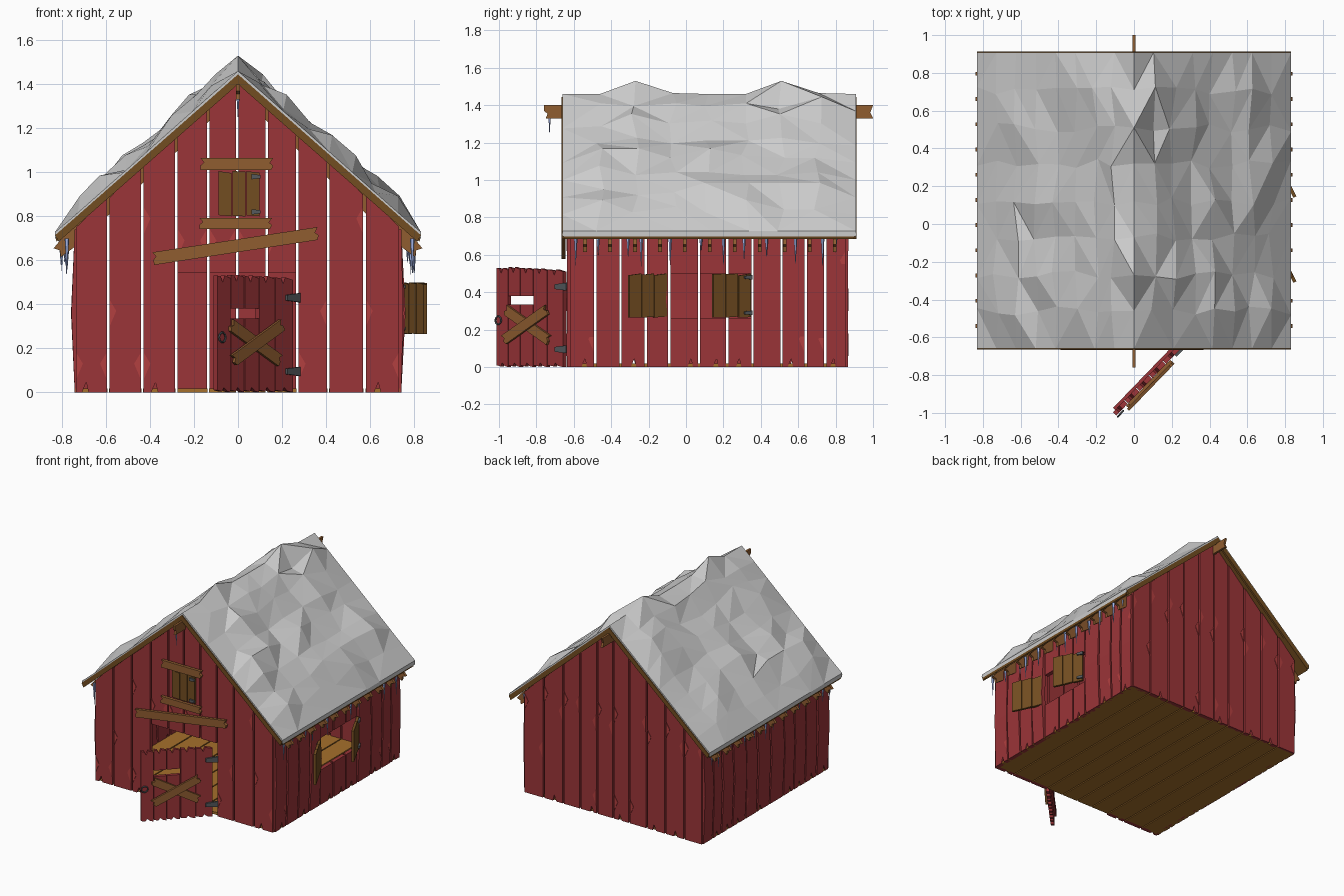
import bpy, bmesh, math, random
from mathutils import Matrix, Vector

if "Cube" in bpy.data.objects:
    bpy.data.objects.remove(bpy.data.objects["Cube"])

rng = random.Random(7)
T = Matrix.Translation


def rot(deg, axis='Z'):
    return Matrix.Rotation(math.radians(deg), 4, axis)


def material(name, r, g, b):
    m = bpy.data.materials.new(name)
    m.diffuse_color = (r, g, b, 1)
    m.use_nodes = True
    m.node_tree.nodes["Principled BSDF"].inputs["Base Color"].default_value = m.diffuse_color
    return m


RED = material("red_wood", 0.33, 0.035, 0.04)
CHIP = material("fresh_red_wood", 0.45, 0.05, 0.05)
BROWN = material("brown_wood", 0.28, 0.11, 0.03)
DARK = material("dark_wood", 0.17, 0.075, 0.015)
FLOOR = material("floor_wood", 0.38, 0.16, 0.025)
IRON = material("iron", 0.09, 0.1, 0.11)
ICE = material("ice", 0.38, 0.48, 0.85)


def finish(bm, name, mat=None):
    bmesh.ops.recalc_face_normals(bm, faces=bm.faces[:])
    me = bpy.data.meshes.new(name)
    bm.to_mesh(me)
    bm.free()
    if mat:
        me.materials.append(mat)
    ob = bpy.data.objects.new(name, me)
    bpy.context.collection.objects.link(ob)
    return ob


def prism(bm, pts, M=Matrix(), t=0.03, bow=0):
    """Outline in local XZ, thickness t centred on local Y; bow bends it at mid height."""
    b = bmesh.new()
    rings = [[b.verts.new((x, y, z)) for x, z in pts] for y in (-t / 2, t / 2)]
    b.faces.new(rings[0])
    b.faces.new(rings[1][::-1])
    n = len(pts)
    for i in range(n):
        j = (i + 1) % n
        b.faces.new((rings[0][i], rings[1][i], rings[1][j], rings[0][j]))
    if bow:
        bmesh.ops.bisect_plane(b, geom=b.verts[:] + b.edges[:] + b.faces[:],
                               plane_co=(0, 0, 0.36), plane_no=(0, 0, 1))
        for v in b.verts:
            if abs(v.co.z - 0.36) < 0.01:
                v.co.y += bow
    b.transform(M)
    tmp = bpy.data.meshes.new("tmp")
    b.to_mesh(tmp)
    b.free()
    bm.from_mesh(tmp)
    bpy.data.meshes.remove(tmp)


def rect(x0, x1, z0, z1):
    return [(x0, z0), (x1, z0), (x1, z1), (x0, z1)]


def plank(x0, x1, z0, za, zb, notch=False, gap=0.006):
    """Plank outline with slanted top and an optional split in its foot."""
    x0, x1 = x0 + gap, x1 - gap
    pts = [(x0, z0)]
    if notch:
        c = rng.uniform(x0 + 0.03, x1 - 0.03)
        pts += [(c - 0.015, z0), (c + 0.004, z0 + 0.045), (c + 0.015, z0)]
    return pts + [(x1, z0), (x1, zb), (x0, za)]


def board(bm, length, w, M, t=0.02):
    """Loose board with broken ends."""
    a, h = length / 2, w / 2
    prism(bm, [(-a, -h), (a - .01, -h), (a, -h * .3), (a - .015, h * .2), (a, h),
               (-a, h), (-a + .015, h * .3), (-a, -h * .2)], M, t)


# Gable walls
XE = [-.742, -.59, -.435, -.28, -.135, -.004, .13, .27, .41, .575, .738]
roof_z = lambda x: 1.41 - 0.89 * abs(x)
chips = bmesh.new()
for name, y, out in (("front_wall", -.62, -1), ("back_wall", .85, 1)):
    bm = bmesh.new()
    for a, b in zip(XE, XE[1:]):
        door = out < 0 and -.3 < a and b < .3
        prism(bm, plank(a, b, .545 if door else 0, roof_z(a), roof_z(b),
                        not door and rng.random() < .5), T((0, y, 0)))
        for k in range(2):
            z = rng.choice([.06, .3, .62, .72])
            if door:
                z = .62
            s = rng.choice([-1, 1])
            c = b - .007 if s > 0 else a + .007
            prism(chips, [(c, z), (c, z + .12), (c - s * .03, z + .07)],
                  T((0, y + out * .016, 0)), .004)
    finish(bm, name, RED)

# Side walls, the right one with a window opening
YE = [-.625, -.485, -.35, -.215, -.09, .07, .22, .355, .51, .64, .745, .86]
for name, s in (("right_wall", 1), ("left_wall", -1)):
    bm = bmesh.new()
    M = T((s * .727, 0, 0)) @ rot(90)
    for a, b in zip(YE, YE[1:]):
        bow = -s * rng.uniform(.008, .02)
        if s > 0 and -.1 < a and b < .36:
            prism(bm, plank(a, b, 0, .26, .26, True), M)
            prism(bm, plank(a, b, .5, .74, .74), M)
        else:
            prism(bm, plank(a, b, 0, .74, .74, rng.random() < .4), M, .03, bow)
            c, z = b - .007, rng.choice([.08, .5])
            prism(chips, [(c, z), (c, z + .12), (c - .03, z + .07)],
                  M @ T((0, -s * .017, 0)), .004)
    finish(bm, name, RED)
finish(chips, "wood_chips", CHIP)

# Floor planks
bm = bmesh.new()
for a, b in zip(XE, XE[1:]):
    prism(bm, rect(a + .004, b - .004, 0, .018), T((0, .115, 0)), 1.47)
finish(bm, "floor", FLOOR)

# Rafters, roof deck and gable trim
rafters, deck, trim = bmesh.new(), bmesh.new(), bmesh.new()
for s in (-1, 1):
    side = lambda pts: [(s * x, z) for x, z in pts]
    for i in range(11):
        prism(rafters, side([(0, 1.355), (0, 1.415), (.80, .70), (.838, .655), (.81, .645),
                             (.805, .615), (.75, .655)]), T((0, -.54 + i * .1335, 0)), .02)
    prism(deck, side([(0, 1.415), (0, 1.435), (.83, .705), (.825, .685)]), T((0, .123, 0)), 1.55)
    for y in (-.658, .905):
        prism(trim, side([(0, 1.40), (0, 1.445), (.83, .715), (.815, .685)]), T((0, y, 0)), .015)
finish(rafters, "rafters", BROWN)
finish(deck, "roof_deck", DARK)
finish(trim, "gable_trim", DARK)

# Ridge beam with splintered ends
bm = bmesh.new()
prism(bm, [(-.76, 1.37), (-.74, 1.355), (-.75, 1.33), (1.0, 1.33), (.985, 1.36), (1.0, 1.40), (-.76, 1.40)],
      rot(90), .016)
finish(bm, "ridge_beam", BROWN)

# Lumpy low-poly snow on the roof
bm = bmesh.new()
rows = [-.66, -.46, -.27, -.07, .12, .32, .51, .71, .908]
ridge = [1.46, 1.46, 1.53, 1.465, 1.46, 1.46, 1.53, 1.465, 1.46]
grid = []
for j, y in enumerate(rows):
    line = []
    end = j in (0, len(rows) - 1)
    for i in range(-8, 9):
        x = i * .104
        z = 1.452 - .885 * abs(x)
        if i == 0:
            z = ridge[j]
        elif abs(i) == 8:
            z += .012
        elif end:
            z += .008
        else:
            z += rng.choice([.02, .035, .05, .085])
            x += rng.uniform(-.02, .02)
        line.append(bm.verts.new((x, y if end else y + (rng.uniform(-.025, .025) if i else 0), z)))
    grid.append(line)
for j in range(len(rows) - 1):
    for i in range(16):
        a, b, c, d = grid[j][i], grid[j][i + 1], grid[j + 1][i + 1], grid[j + 1][i]
        if rng.random() < .5:
            bm.faces.new((a, b, c)), bm.faces.new((a, c, d))
        else:
            bm.faces.new((a, b, d)), bm.faces.new((b, c, d))
rim = [e for e in bm.edges if e.is_boundary]
for g in bmesh.ops.extrude_edge_only(bm, edges=rim)["geom"]:
    if isinstance(g, bmesh.types.BMVert):
        g.co.z = 1.435 - .885 * abs(g.co.x)
finish(bm, "roof_snow")

# Icicles under the eaves and the beam end
bm = bmesh.new()


def icicle(x, y, z, length, r=.011):
    bmesh.ops.create_cone(bm, cap_ends=True, segments=5, radius1=.0005, radius2=r, depth=length,
                          matrix=T((x, y, z - length / 2)))


for s in (-1, 1):
    for y in (-.59, -.47, -.31, -.24, -.085, .08, .2, .31, .43, .585, .73, .8):
        icicle(s * rng.uniform(.77, .805), y, .70, rng.uniform(.08, .17))
icicle(0, -.73, 1.34, .10, .007)
finish(bm, "icicles", ICE)

# Open door: local x runs from the hinge, local +y is the outer face
D = T((.25, -.64, 0)) @ rot(226)
bm = bmesh.new()
DE = [.01, .13, .235, .33, .42, .51]
for k, (a, b) in enumerate(zip(DE, DE[1:])):
    a, b = a + .002, b - .002
    m, h = (a + b) / 2, .53 + rng.uniform(-.01, .005)
    top = [(b, h), (m + .02, h - .005), (m + .008, h - .03), (m - .006, h), (a, h - .012)]
    foot = [(a, .0), (m - .02, .006), (m, .022), (m + .012, .004), (b, .01)]
    if k in (2, 3):
        prism(bm, foot + [(b, .335), (a, .335)], D, .025)
        prism(bm, [(a, .38), (b, .38)] + top, D, .025)
    else:
        prism(bm, foot + top, D, .025)
for z in (.095, .43):
    prism(bm, rect(.03, .49, z - .025, z + .025), D @ T((0, -.02, 0)), .016)
finish(bm, "door", RED)
bm = bmesh.new()
for k, ang in enumerate((-27, 27)):
    board(bm, .36, .055, D @ T((.27, .021 + .015 * k, .225)) @ rot(ang, 'Y'), .016)
finish(bm, "door_cross_boards", BROWN)

# Ring handle
bpy.ops.mesh.primitive_torus_add(major_segments=10, minor_segments=5, major_radius=.022, minor_radius=.005)
ring = bpy.context.object
ring.name = "door_ring"
ring.matrix_world = D @ T((.485, .022, .25)) @ rot(90, 'X')
ring.data.materials.append(IRON)

# Window shutters and loft hatch, three slats each
SW = [T((.75, y, 0)) @ rot(-63.4) for y in (-.105, .345)]
LOFT = T((0, -.645, 0))


def shutter(name, M, x0, w, z0, z1):
    bm = bmesh.new()
    for k in range(3):
        a = x0 + k * w / 3
        prism(bm, [(a + .002, z0 + rng.uniform(0, .008)), (a + w / 3 - .002, z0),
                   (a + w / 3 - .002, z1 - rng.uniform(0, .012)), (a + .002, z1)], M, .018)
    finish(bm, name, DARK)


shutter("front_shutter", SW[0], 0, .228, .265, .5)
shutter("rear_shutter", SW[1], 0, .228, .265, .5)
shutter("loft_hatch", LOFT, -.09, .19, .8, 1.005)

# Hinges
bm = bmesh.new()


def hinge(M, x, z, w, h, y):
    prism(bm, [(x - w / 2, z - h / 2), (x + w / 2, z - h * .3), (x + w / 2, z + h * .3), (x - w / 2, z + h / 2)],
          M @ T((0, y, 0)), .014)


for z in (.095, .43):
    hinge(D, .02, z, .085, .042, .019)
for z in (.29, .48):
    hinge(SW[0], .02, z, .045, .024, -.014)
    hinge(SW[1], .02, z, .045, .024, .014)
for z in (.82, .98):
    hinge(LOFT, .082, z, .04, .024, -.014)
finish(bm, "hinges", IRON)

# Boards nailed across the front
bm = bmesh.new()
for x, z, length, w, ang in ((-.005, 1.037, .33, .055, 0), (-.01, .767, .33, .05, 0), (-.01, .665, .76, .058, -8.7)):
    board(bm, length, w, T((x, -.655, z)) @ rot(ang, 'Y'), .022)
finish(bm, "nailed_boards", BROWN)
